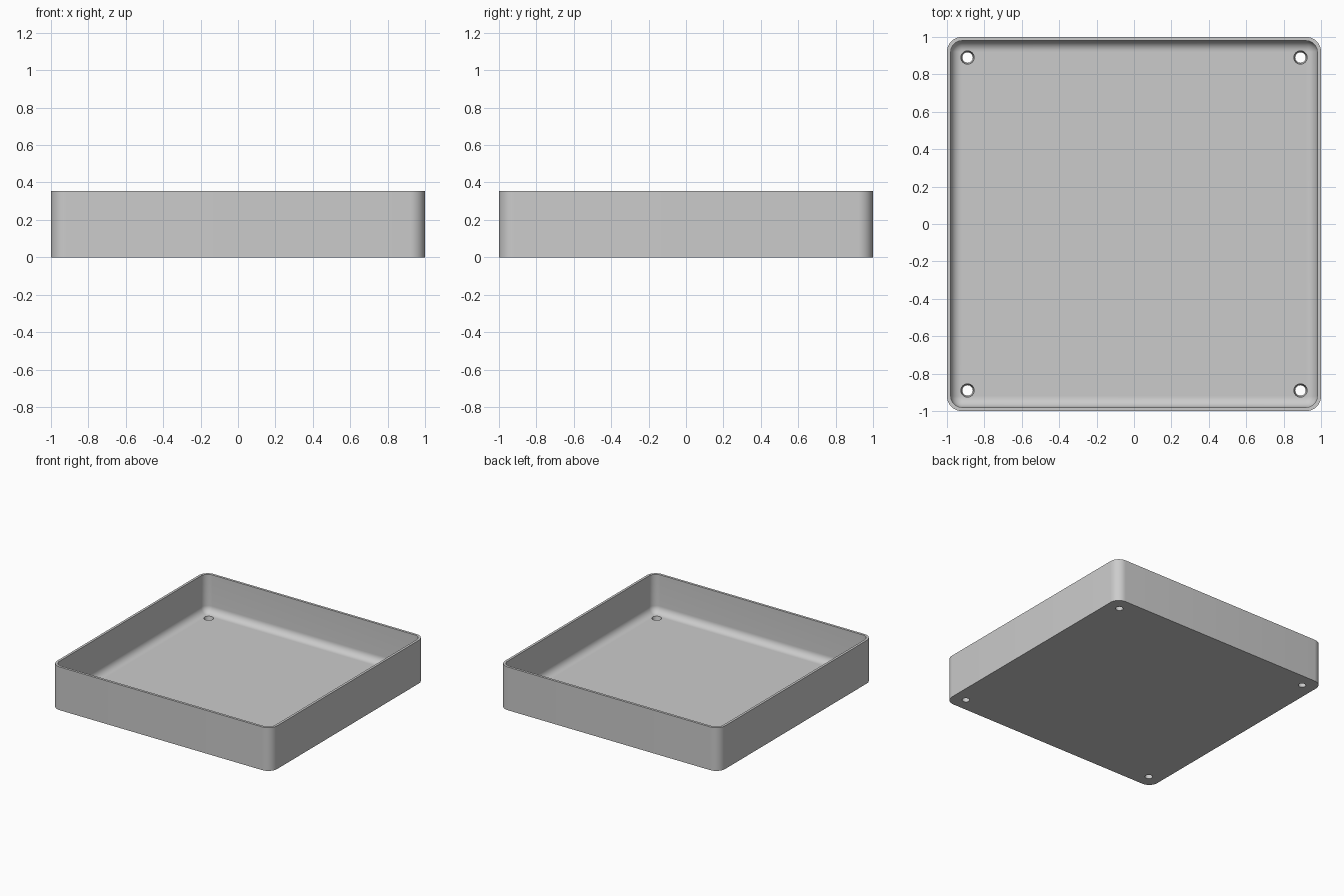
import bpy
import bmesh
from math import cos, sin, pi, radians

HEIGHT = 0.355
WALL = 0.02
FLOOR = 0.042
CORNER = 0.08
FILLET = 0.057
HOLE = 0.89

cube = bpy.data.objects.get("Cube")
if cube:
    bpy.data.objects.remove(cube, do_unlink=True)

grey = bpy.data.materials.new("plain grey")
grey.use_nodes = True
colour = (0.6, 0.6, 0.6, 1)
grey.diffuse_color = colour
grey.node_tree.nodes["Principled BSDF"].inputs["Base Color"].default_value = colour


def rounded_ring(bm, inset, z, steps=10):
    """Rounded square loop, inset from the outer wall."""
    radius = CORNER - inset
    centre = 1 - CORNER
    ring = []
    for quarter, (sx, sy) in enumerate([(1, 1), (-1, 1), (-1, -1), (1, -1)]):
        for i in range(steps + 1):
            a = (quarter + i / steps) * pi / 2
            ring.append(bm.verts.new((sx * centre + radius * cos(a),
                                      sy * centre + radius * sin(a), z)))
    return ring


# Tray shell: outer wall, rim, inner wall, then the fillet down to the floor
sections = [(0, 0), (0, HEIGHT), (WALL, HEIGHT)]
for i in range(11):
    a = i / 10 * pi / 2
    sections.append((WALL + FILLET * (1 - cos(a)), FLOOR + FILLET * (1 - sin(a))))

bm = bmesh.new()
rings = [rounded_ring(bm, inset, z) for inset, z in sections]
for low, high in zip(rings, rings[1:]):
    for i in range(len(low)):
        j = (i + 1) % len(low)
        bm.faces.new((low[i], low[j], high[j], high[i]))
bm.faces.new(rings[0][::-1])
bm.faces.new(rings[-1])
bmesh.ops.recalc_face_normals(bm, faces=bm.faces)
mesh = bpy.data.meshes.new("tray")
bm.to_mesh(mesh)
bm.free()
mesh.materials.append(grey)
tray = bpy.data.objects.new("tray", mesh)
bpy.context.collection.objects.link(tray)

# Four tapered screw holes through the floor corners
bm = bmesh.new()
for sx in (-1, 1):
    for sy in (-1, 1):
        made = bmesh.ops.create_cone(bm, cap_ends=True, segments=32,
                                     radius1=0.024, radius2=0.04, depth=FLOOR * 2)
        bmesh.ops.translate(bm, verts=made["verts"],
                            vec=(sx * HOLE, sy * HOLE, FLOOR / 2))
cut_mesh = bpy.data.meshes.new("hole_cutter")
bm.to_mesh(cut_mesh)
bm.free()
cut_mesh.materials.append(grey)
cutter = bpy.data.objects.new("hole_cutter", cut_mesh)
cutter.hide_render = True
bpy.context.collection.objects.link(cutter)

holes = tray.modifiers.new("screw holes", "BOOLEAN")
holes.operation = "DIFFERENCE"
holes.solver = "EXACT"
holes.object = cutter

bpy.ops.object.select_all(action="DESELECT")
bpy.context.view_layer.objects.active = tray
tray.select_set(True)
bpy.ops.object.modifier_apply(modifier=holes.name)
bpy.data.objects.remove(cutter, do_unlink=True)
bpy.ops.object.shade_smooth_by_angle(angle=radians(30))
